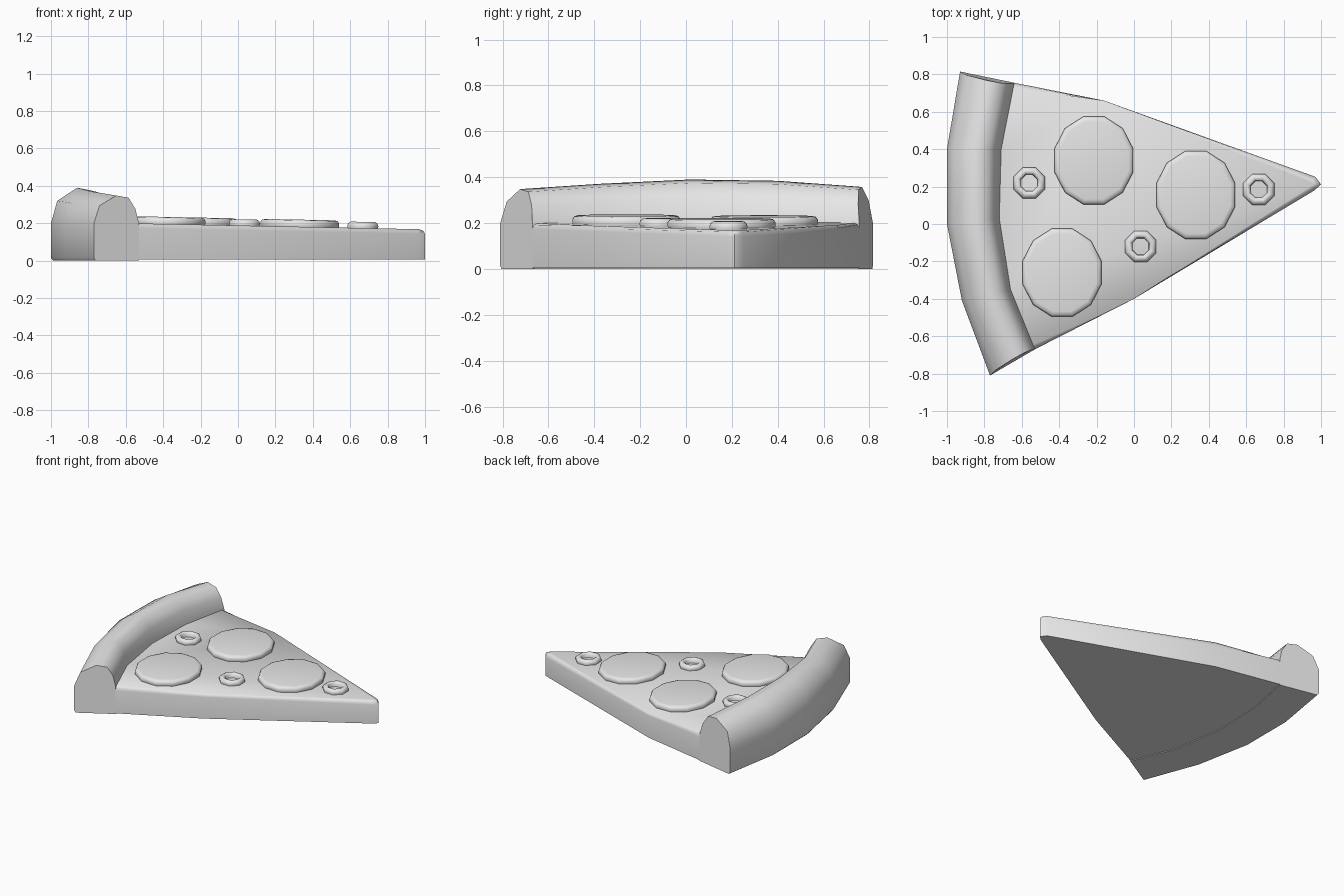
import bpy, bmesh, math
from mathutils import Matrix, Vector

cube = bpy.data.objects.get("Cube")
if cube:
    bpy.data.objects.remove(cube, do_unlink=True)

grey = bpy.data.materials.new("light grey")
grey.use_nodes = True
grey.diffuse_color = (0.8, 0.8, 0.8, 1)
grey.node_tree.nodes["Principled BSDF"].inputs["Base Color"].default_value = (0.8, 0.8, 0.8, 1)


def finish(name, bm, angle=50):
    bmesh.ops.recalc_face_normals(bm, faces=bm.faces)
    mesh = bpy.data.meshes.new(name)
    bm.to_mesh(mesh)
    bm.free()
    mesh.materials.append(grey)
    obj = bpy.data.objects.new(name, mesh)
    bpy.context.collection.objects.link(obj)
    bpy.ops.object.select_all(action="DESELECT")
    obj.select_set(True)
    bpy.context.view_layer.objects.active = obj
    bpy.ops.object.shade_smooth_by_angle(angle=math.radians(angle))
    return obj


def loft(bm, rings, closed=True):
    """Skin consecutive rings of points with quads."""
    vs = [[bm.verts.new(p) for p in ring] for ring in rings]
    n = len(vs[0])
    for a, b in zip(vs, vs[1:]):
        for i in range(n):
            j = (i + 1) % n
            bm.faces.new((a[i], a[j], b[j], b[i]))
    if closed:
        bm.faces.new(vs[0])
        bm.faces.new(vs[-1])
    return vs


def top_z(x):
    return 0.188 - 0.0205 * x


# Crust: one section swept along the curved rim
outer = [(-0.77, -0.81), (-0.92, -0.41), (-1.0, 0.0), (-1.0, 0.4), (-0.93, 0.815)]
inner = [(-0.53, -0.67), (-0.66, -0.35), (-0.72, 0.03), (-0.71, 0.4), (-0.64, 0.755)]
rise = [0.78, 0.9, 1.0, 0.97, 0.83]
section = [(0, 0), (0.12, 0.12), (0.5, 0.19), (0.77, 0.175), (0.92, 0.1), (1, 0)]
bm = bmesh.new()
rings = []
for i, (o, n, k) in enumerate(zip(outer, inner, rise)):
    o, n = Vector(o), Vector(n)
    end = i in (0, 4)
    ring = [(*o.lerp(n, 0.04), 0), (*o, 0.015)]
    for t, h in section:
        p = o.lerp(n, t)
        if end:
            p.y *= 1 - 0.12 * h
        ring.append((p.x, p.y, 0.2 + h * k))
    ring.append((*n, 0))
    rings.append(ring)
loft(bm, rings)
finish("crust", bm)

# Slice body: gently sloping wedge with rounded upper rim and tip
outline = inner[::-1] + [(0.0, -0.4), (0.965, 0.18), (1.0, 0.212), (0.97, 0.252), (-0.16, 0.66)]
bm = bmesh.new()
low, high = loft(bm, [[(x, y, 0.005) for x, y in outline],
                      [(x, y, top_z(x)) for x, y in outline]])
count = len(outline)
rim = [bm.edges.get((high[i], high[(i + 1) % count])) for i in range(4, count)]
bmesh.ops.bevel(bm, geom=rim, offset=0.025, segments=2, profile=0.5, affect="EDGES")
finish("slice_body", bm)


def topping(name, x, y, rx, ry, sides, profile, closed):
    """Turn a radius/height profile into a round piece lying on the slope."""
    bm = bmesh.new()
    loft(bm, [[(r * rx * math.cos(math.tau * (i + 0.5) / sides),
                r * ry * math.sin(math.tau * (i + 0.5) / sides), h)
               for i in range(sides)] for r, h in profile], closed)
    tilt = Matrix.Rotation(0.0205, 4, "Y")
    bm.transform(Matrix.Translation((x, y, top_z(x))) @ tilt)
    finish(name, bm)


# Sausage discs
disc = [(0.98, -0.01), (1, 0.005), (1, 0.022), (0.96, 0.034), (0.88, 0.038)]
for i, (x, y) in enumerate([(-0.215, 0.34), (0.33, 0.155), (-0.385, -0.26)]):
    topping(f"sausage_disc_{i + 1}", x, y, 0.218, 0.243, 12, disc, True)

# Olive rings
olive = [(0.94, -0.01), (1, 0.01), (0.95, 0.024), (0.8, 0.033),
         (0.65, 0.032), (0.54, 0.022), (0.52, -0.01)]
for i, (x, y) in enumerate([(-0.56, 0.22), (0.035, -0.12), (0.667, 0.185)]):
    topping(f"olive_ring_{i + 1}", x, y, 0.09, 0.09, 8, olive, False)
